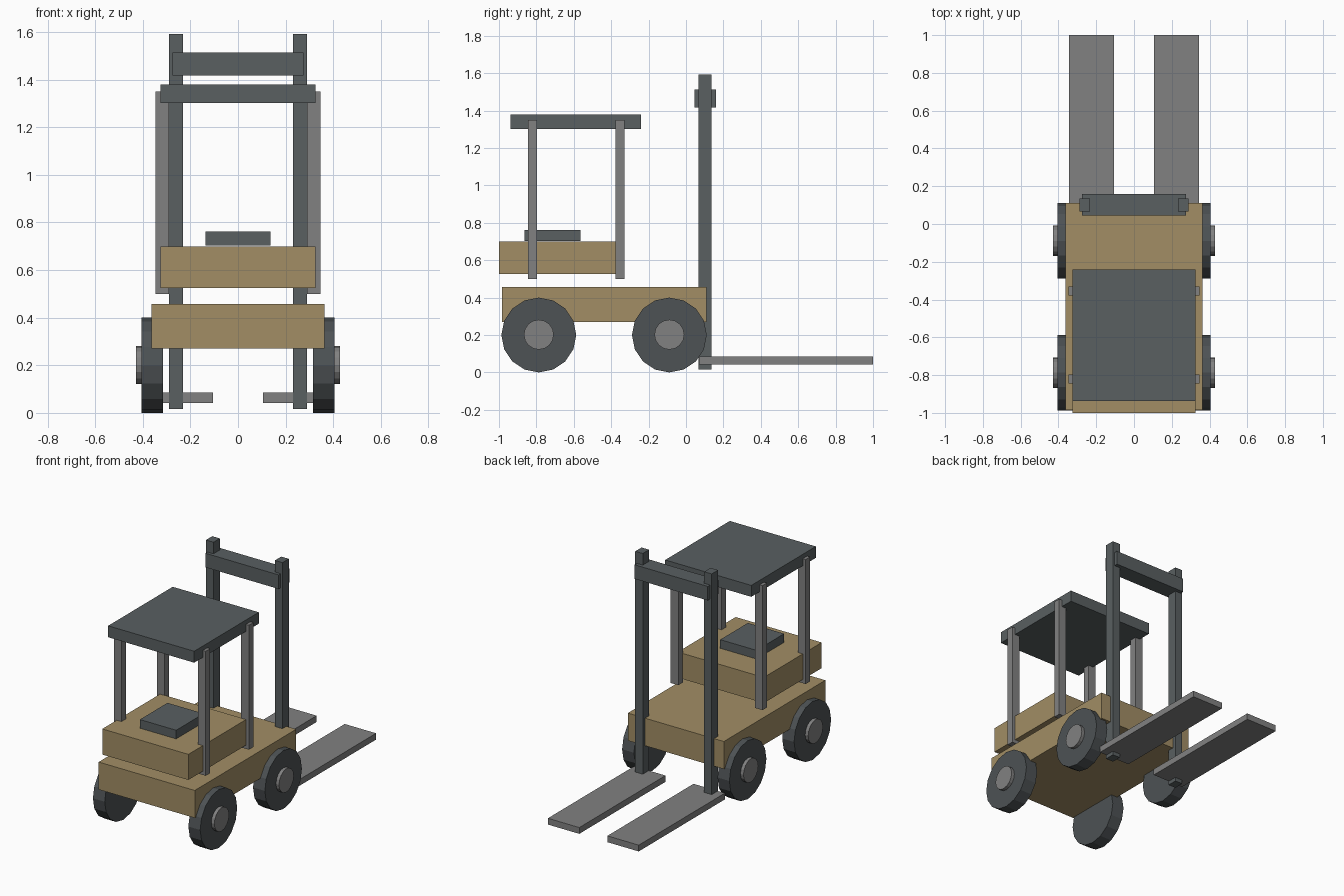
import bpy
from math import pi

if "Cube" in bpy.data.objects:
    bpy.data.objects.remove(bpy.data.objects["Cube"])


def material(name, color):
    m = bpy.data.materials.new(name)
    m.diffuse_color = (*color, 1)
    m.use_nodes = True
    m.node_tree.nodes["Principled BSDF"].inputs["Base Color"].default_value = m.diffuse_color
    return m


TAN = material("tan_paint", (0.36, 0.27, 0.13))
DARK = material("dark_metal", (0.10, 0.115, 0.12))
RUBBER = material("rubber", (0.075, 0.085, 0.09))
GREY = material("grey_metal", (0.22, 0.22, 0.22))


def box(name, x, y, z, mat):
    """Box from (min, max) ranges on each axis."""
    bpy.ops.mesh.primitive_cube_add(size=1, location=[(a + b) / 2 for a, b in (x, y, z)])
    o = bpy.context.object
    o.name = name
    o.scale = [b - a for a, b in (x, y, z)]
    bpy.ops.object.transform_apply(location=False, rotation=False, scale=True)
    o.data.materials.append(mat)


def disc(name, x, y, z, radius, mat):
    """16-sided cylinder along x."""
    bpy.ops.mesh.primitive_cylinder_add(
        vertices=16, radius=radius, depth=abs(x[1] - x[0]),
        location=(sum(x) / 2, y, z), rotation=(0, pi / 2, 0))
    o = bpy.context.object
    o.name = name
    o.data.materials.append(mat)


# Body
box("chassis", (-0.363, 0.363), (-0.985, 0.11), (0.27, 0.458), TAN)
box("rear_body", (-0.325, 0.325), (-1.0, -0.375), (0.525, 0.70), TAN)
box("seat", (-0.137, 0.137), (-0.863, -0.565), (0.703, 0.762), DARK)

# Overhead guard and mast crossbar
box("roof", (-0.325, 0.325), (-0.937, -0.24), (1.302, 1.38), DARK)
box("mast_crossbar", (-0.276, 0.276), (0.045, 0.16), (1.417, 1.513), DARK)

# Mirrored parts
for side, s in (("left", -1), ("right", 1)):
    def span(a, b):
        return tuple(sorted((s * a, s * b)))

    box(f"{side}_mast_rail", span(0.232, 0.289), (0.067, 0.135), (0.016, 1.592), DARK)
    box(f"{side}_fork", span(0.106, 0.343), (0.07, 1.0), (0.042, 0.085), GREY)
    for end, y in (("rear", -0.82), ("front", -0.354)):
        box(f"{side}_{end}_post", span(0.289, 0.347), (y - 0.024, y + 0.024), (0.50, 1.35), GREY)
    for end, y in (("rear", -0.787), ("front", -0.089)):
        disc(f"{side}_{end}_wheel", span(0.316, 0.405), y, 0.2, 0.2, RUBBER)
        disc(f"{side}_{end}_hub", span(0.36, 0.428), y, 0.202, 0.08, GREY)
